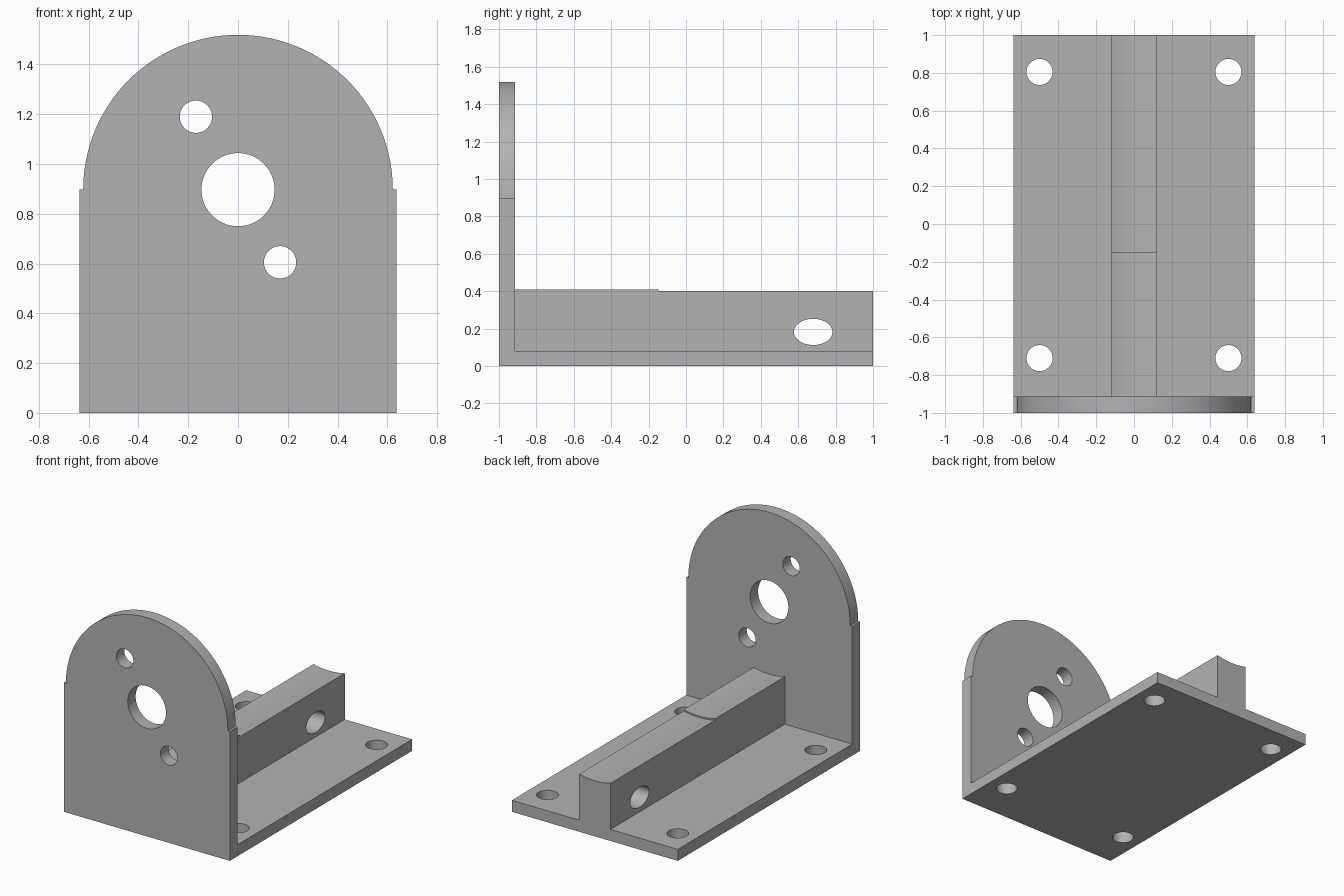
import bpy, bmesh, math
from mathutils import Vector

cube = bpy.data.objects.get("Cube")
if cube:
    bpy.data.objects.remove(cube, do_unlink=True)

grey = bpy.data.materials.new("plain grey")
grey.use_nodes = True
COLOUR = (0.45, 0.45, 0.45, 1)
grey.diffuse_color = COLOUR
grey.node_tree.nodes["Principled BSDF"].inputs["Base Color"].default_value = COLOUR

HALF_W = 0.637      # half width of base and plate
BASE_T = 0.08       # base thickness
PLATE_BACK = -0.913  # rear face of the upright plate
AXIS_Z = 0.897      # height of the bore axis


def place(axis, u, v, d):
    """Map outline coordinates u, v and depth d along the given axis."""
    return Vector({"x": (d, u, v), "y": (u, d, v), "z": (u, v, d)}[axis])


def arc(cu, cv, ru, rv, start, end, steps):
    angles = [math.radians(start + (end - start) * i / steps) for i in range(steps + 1)]
    return [(cu + ru * math.cos(a), cv + rv * math.sin(a)) for a in angles]


def prism(name, outline, axis, d0, d1):
    """Extrude a closed outline from d0 to d1 along an axis."""
    bm = bmesh.new()
    face = bm.faces.new([bm.verts.new(place(axis, u, v, d0)) for u, v in outline])
    ext = bmesh.ops.extrude_face_region(bm, geom=[face])
    moved = [g for g in ext["geom"] if isinstance(g, bmesh.types.BMVert)]
    bmesh.ops.translate(bm, verts=moved, vec=place(axis, 0, 0, d1 - d0))
    bmesh.ops.recalc_face_normals(bm, faces=bm.faces[:])
    mesh = bpy.data.meshes.new(name)
    bm.to_mesh(mesh)
    bm.free()
    mesh.materials.append(grey)
    ob = bpy.data.objects.new(name, mesh)
    bpy.context.collection.objects.link(ob)
    return ob


def drill(ob, axis, holes, d0, d1):
    """Cut round or oval holes, each (u, v, radius u, radius v)."""
    for u, v, ru, rv in holes:
        cutter = prism("hole_cutter", arc(u, v, ru, rv, 0, 360, 64)[:-1], axis, d0, d1)
        cutter.hide_render = True
        mod = ob.modifiers.new("hole", "BOOLEAN")
        mod.operation, mod.solver, mod.object = "DIFFERENCE", "EXACT", cutter
        bpy.context.view_layer.objects.active = ob
        bpy.ops.object.modifier_apply(modifier=mod.name)
        bpy.data.objects.remove(cutter, do_unlink=True)


def smooth(ob):
    bpy.ops.object.select_all(action="DESELECT")
    ob.select_set(True)
    bpy.context.view_layer.objects.active = ob
    bpy.ops.object.shade_smooth_by_angle(angle=math.radians(30))


# Base with four screw holes
base = prism("base", [(-HALF_W, PLATE_BACK), (HALF_W, PLATE_BACK), (HALF_W, 1), (-HALF_W, 1)],
             "z", 0, BASE_T)
drill(base, "z", [(x, y, 0.069, 0.069) for x in (-0.5, 0.5) for y in (-0.71, 0.805)], -0.1, 0.2)

# Upright plate with rounded top, shoulders, bore and two screw holes
outline = [(-HALF_W, 0), (HALF_W, 0), (HALF_W, AXIS_Z)]
outline += arc(0, AXIS_Z, 0.622, 0.622, 0, 180, 64) + [(-HALF_W, AXIS_Z)]
plate = prism("upright_plate", outline, "y", -1, PLATE_BACK)
drill(plate, "y", [(0, AXIS_Z, 0.147, 0.147), (-0.169, 1.19, 0.065, 0.065),
                   (0.169, 0.605, 0.065, 0.065)], -1.1, -0.8)


def rib(name, edge_z, y0, y1):
    """Rib section with a hollow top concentric with the bore."""
    half = 0.12
    r = math.hypot(half, AXIS_Z - edge_z)
    a = math.degrees(math.asin(half / r))
    top = arc(0, AXIS_Z, r, r, 270 + a, 270 - a, 16)
    return prism(name, [(-half, BASE_T), (half, BASE_T)] + top, "y", y0, y1)


# Cradle rib: raised front section and lower rear section with an oval slot
front_rib = rib("front_rib", 0.41, PLATE_BACK, -0.148)
rear_rib = rib("rear_rib", 0.4, -0.148, 1)
drill(rear_rib, "x", [(0.68, 0.182, 0.103, 0.07)], -0.3, 0.3)

for part in (base, plate, front_rib, rear_rib):
    smooth(part)
